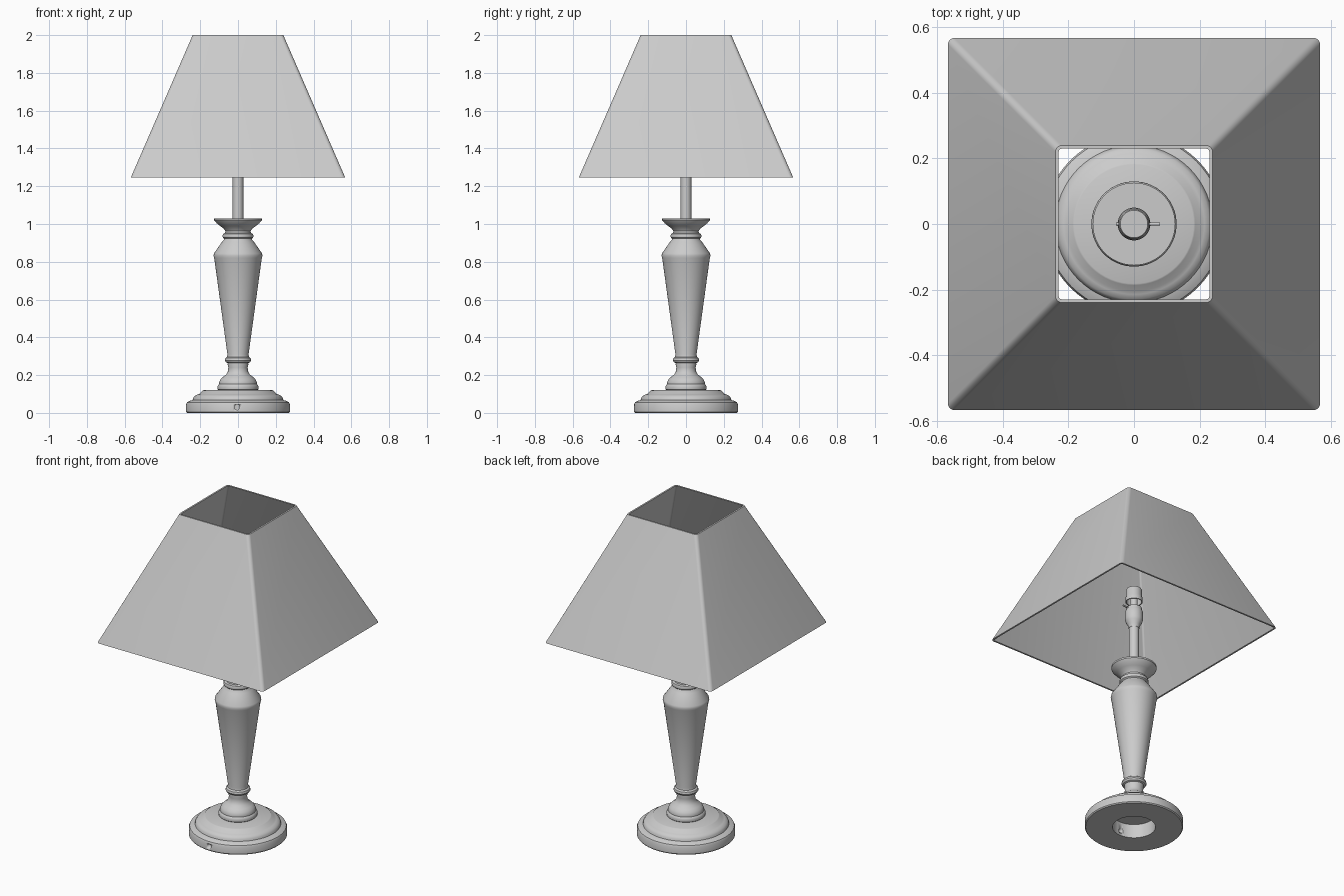
import bpy, bmesh, math

if "Cube" in bpy.data.objects:
    bpy.data.objects.remove(bpy.data.objects["Cube"])


def finish(name, bm, angle=35):
    bmesh.ops.recalc_face_normals(bm, faces=bm.faces)
    me = bpy.data.meshes.new(name)
    bm.to_mesh(me)
    bm.free()
    ob = bpy.data.objects.new(name, me)
    bpy.context.collection.objects.link(ob)
    bpy.ops.object.select_all(action='DESELECT')
    ob.select_set(True)
    bpy.context.view_layer.objects.active = ob
    bpy.ops.object.shade_smooth_by_angle(angle=math.radians(angle))
    return ob


def lathe(name, profile, closed=False, n=64):
    """Spin (radius, z) points about z; radius 0 becomes a single pole."""
    bm = bmesh.new()
    rings = []
    for r, z in profile:
        count = 1 if r == 0 else n
        rings.append([bm.verts.new((r * math.cos(math.tau * i / n),
                                    r * math.sin(math.tau * i / n), z)) for i in range(count)])
    pairs = list(zip(rings, rings[1:]))
    if closed:
        pairs.append((rings[-1], rings[0]))
    for a, b in pairs:
        if len(a) == len(b) == 1:  # two poles: nothing to span
            continue
        for i in range(n):
            j = (i + 1) % n
            vs = [a[i % len(a)], a[j % len(a)], b[j % len(b)], b[i % len(b)]]
            bm.faces.new(list(dict.fromkeys(vs)))
    return finish(name, bm)


def rod(name, radius, length, loc, rot):
    bpy.ops.mesh.primitive_cylinder_add(vertices=24, radius=radius, depth=length,
                                        location=loc, rotation=rot)
    ob = bpy.context.object
    ob.name = name
    bpy.ops.object.shade_smooth_by_angle(angle=math.radians(35))
    return ob


# Stepped round foot, hollow underneath
base = lathe("base", [
    (0.12, 0), (0.27, 0), (0.275, 0.006), (0.275, 0.045), (0.27, 0.056),
    (0.255, 0.064), (0.24, 0.068), (0.237, 0.08), (0.23, 0.09), (0.215, 0.097),
    (0.205, 0.10), (0.187, 0.118), (0.182, 0.12), (0, 0.12), (0, 0.085), (0.12, 0.085)],
    closed=True)

# Cord hole in the front of the foot
cutter = rod("cord_hole_cutter", 0.014, 0.22, (-0.005, -0.2, 0.03), (math.pi / 2, 0, 0))
mod = base.modifiers.new("cord_hole", 'BOOLEAN')
mod.operation = 'DIFFERENCE'
mod.object = cutter
bpy.context.view_layer.objects.active = base
bpy.ops.object.modifier_apply(modifier=mod.name)
bpy.data.objects.remove(cutter)

# Turned column with beads and a flared cup on top
lathe("column", [
    (0, 0.119), (0.10, 0.119), (0.108, 0.125), (0.109, 0.138), (0.105, 0.148),
    (0.10, 0.152), (0.10, 0.162), (0.093, 0.177), (0.08, 0.19), (0.063, 0.203),
    (0.053, 0.22), (0.051, 0.24), (0.055, 0.258), (0.054, 0.264), (0.064, 0.268),
    (0.070, 0.278), (0.067, 0.29), (0.058, 0.297), (0.056, 0.31),
    (0.126, 0.82), (0.130, 0.832), (0.127, 0.845), (0.085, 0.905), (0.075, 0.917),
    (0.073, 0.922), (0.080, 0.928), (0.082, 0.938), (0.078, 0.948), (0.068, 0.952),
    (0.067, 0.962), (0.075, 0.975), (0.095, 0.99), (0.112, 1.003), (0.122, 1.015),
    (0.126, 1.02), (0.126, 1.03), (0, 1.03)])

# Stem and lamp holder
lathe("stem", [(0, 1.02), (0.028, 1.02), (0.028, 1.29), (0, 1.29)], n=32)
lathe("socket_cup", [
    (0, 1.28), (0.03, 1.28), (0.034, 1.30), (0.046, 1.32), (0.05, 1.335),
    (0.05, 1.385), (0.046, 1.392), (0.044, 1.41), (0, 1.41)], n=48)
lathe("socket_core", [(0, 1.40), (0.02, 1.40), (0.02, 1.52), (0, 1.52)], n=32)
lathe("socket_collar", [
    (0.042, 1.45), (0.048, 1.45), (0.048, 1.475), (0.045, 1.48), (0.045, 1.525),
    (0.042, 1.53), (0, 1.53), (0, 1.515), (0.042, 1.515)], closed=True, n=48)
rod("switch", 0.005, 0.135, (0.012, 0, 1.40), (0, math.pi / 2, 0))


# Square tapered shade, open at both ends, with softly rounded corners
def square_loop(bm, half, radius, z, seg=5):
    loop = []
    for k in range(4):
        mid = math.pi / 4 + k * math.pi / 2
        cx = math.copysign(half - radius, math.cos(mid))
        cy = math.copysign(half - radius, math.sin(mid))
        for s in range(seg + 1):
            a = k * math.pi / 2 + s / seg * math.pi / 2
            loop.append(bm.verts.new((cx + radius * math.cos(a), cy + radius * math.sin(a), z)))
    return loop


bm = bmesh.new()
loops = [square_loop(bm, *p) for p in [
    (0.568, 0.02, 1.245), (0.240, 0.02, 2.0), (0.230, 0.01, 2.0), (0.558, 0.01, 1.245)]]
for a, b in zip(loops, loops[1:] + loops[:1]):
    for i in range(len(a)):
        j = (i + 1) % len(a)
        bm.faces.new((a[i], a[j], b[j], b[i]))
finish("shade", bm)
